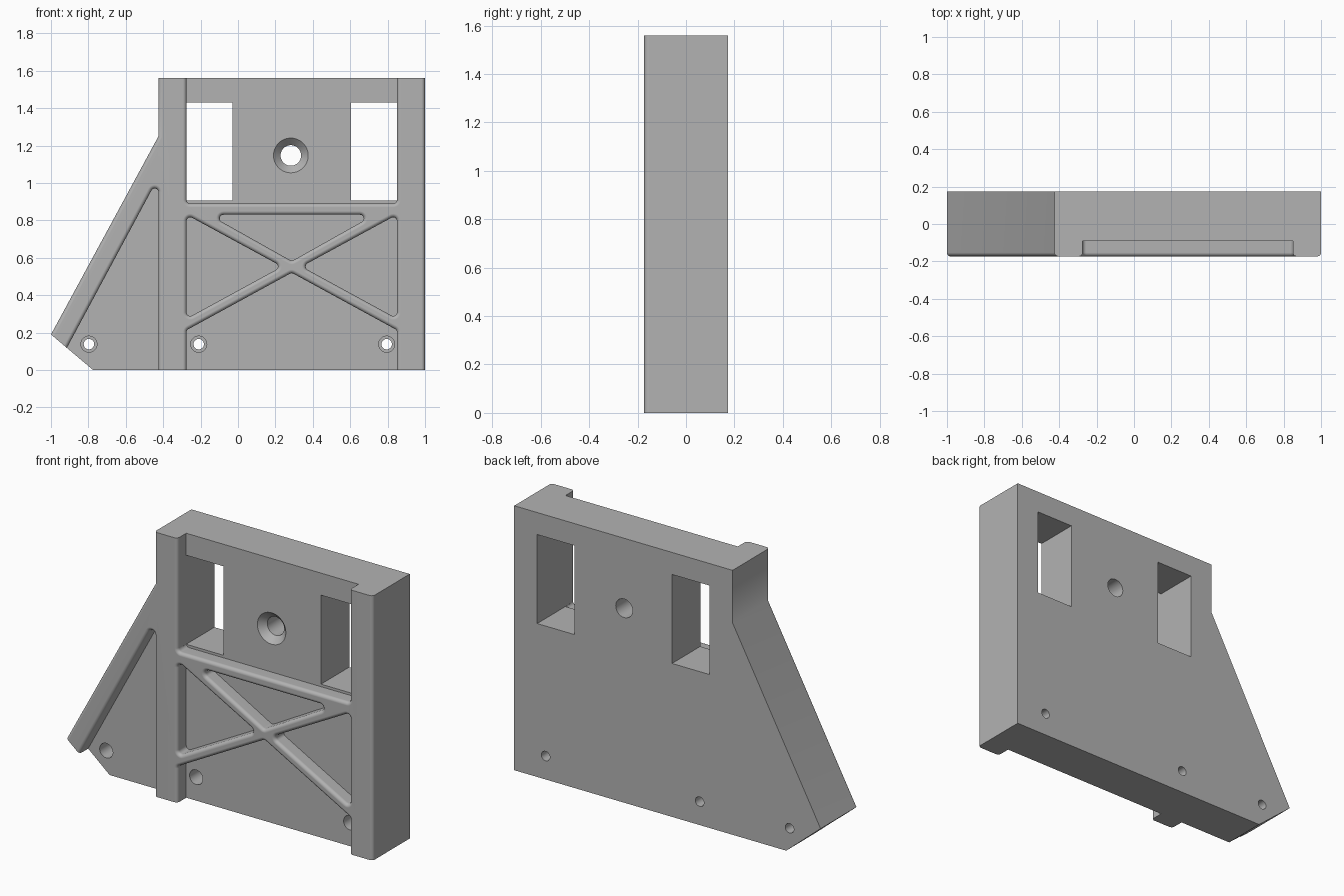
import bpy, bmesh, math
from mathutils import Vector

if "Cube" in bpy.data.objects:
    bpy.data.objects.remove(bpy.data.objects["Cube"], do_unlink=True)

HALF = 0.173      # half of the thickness
FLOOR = -0.09     # pocket floor
FILLET = 0.02
MID = 0.2875      # centre line of the braced panel
LEFT, RIGHT = -0.275, 0.85
STEPS = 5

grey = bpy.data.materials.new("light grey")
grey.use_nodes = True
grey.diffuse_color = (0.45, 0.45, 0.45, 1)
grey.node_tree.nodes["Principled BSDF"].inputs["Base Color"].default_value = grey.diffuse_color


def outline(points, inset, radius):
    """Inset a counter-clockwise x-z polygon, then round each corner outward."""
    pts = [Vector(p) for p in points]
    ring = []
    for i, p in enumerate(pts):
        e0 = (p - pts[i - 1]).normalized()
        e1 = (pts[(i + 1) % len(pts)] - p).normalized()
        n0, n1 = Vector((-e0.y, e0.x)), Vector((-e1.y, e1.x))
        centre = p + (n0 + n1) * inset / (1 + n0.dot(n1))
        if radius <= 0:
            ring.append(centre)
            continue
        start = math.atan2(-n0.y, -n0.x)
        turn = math.acos(max(-1, min(1, n0.dot(n1))))
        for k in range(9):
            a = start + turn * k / 8
            ring.append(centre + radius * Vector((math.cos(a), math.sin(a))))
    return ring


def loft(name, levels):
    """Skin a list of (y, ring) sections into a closed solid."""
    bm = bmesh.new()
    rings = [[bm.verts.new((p.x, y, p.y)) for p in ring] for y, ring in levels]
    for a, b in zip(rings, rings[1:]):
        for i in range(len(a)):
            bm.faces.new((a[i - 1], a[i], b[i], b[i - 1]))
    bm.faces.new(rings[0])
    bm.faces.new(rings[-1])
    bmesh.ops.recalc_face_normals(bm, faces=bm.faces)
    mesh = bpy.data.meshes.new(name)
    bm.to_mesh(mesh)
    bm.free()
    mesh.materials.append(grey)
    obj = bpy.data.objects.new(name, mesh)
    bpy.context.collection.objects.link(obj)
    return obj


def fillet_steps():
    for k in range(STEPS + 1):
        a = math.pi / 2 * k / STEPS
        yield -HALF + FILLET * (1 - math.sin(a)), FILLET * (1 - math.cos(a))


def pocket(name, points):
    """Rounded pocket whose rim rolls over onto the front face."""
    levels = [(FLOOR, outline(points, FILLET, FILLET))]
    levels += [(y, outline(points, FILLET, FILLET + d)) for y, d in fillet_steps()]
    levels.append((-HALF - 0.1, levels[-1][1]))
    return loft(name, levels)


def prism(name, points, y0, y1):
    ring = outline(points, 0, 0)
    return loft(name, [(y0, ring), (y1, ring)])


def bore(name, x, z, sections, sides=40):
    turns = [2 * math.pi * i / sides for i in range(sides)]
    return loft(name, [(y, [Vector((x + r * math.cos(a), z + r * math.sin(a))) for a in turns])
                       for y, r in sections])


def combine(target, tool, operation="DIFFERENCE"):
    tool.hide_render = True
    mod = target.modifiers.new("cut", "BOOLEAN")
    mod.operation, mod.solver, mod.object = operation, "EXACT", tool
    bpy.context.view_layer.objects.active = target
    bpy.ops.object.modifier_apply(modifier=mod.name)
    bpy.data.objects.remove(tool, do_unlink=True)


def flipped(points):
    return [(2 * MID - x, z) for x, z in reversed(points)]


# Body with rounded front edges, overlong so the ends can be trimmed square
body = [(-1.157, -0.1), (1, -0.1), (1, 1.7), (-0.425, 1.7), (-0.425, 1.25)]
levels = [(HALF, outline(body, 0, 0))]
levels += [(y, outline(body, d, 0)) for y, d in fillet_steps()]
bracket = loft("bracket_plate", levels)
trim = [(-1.5, 0.612), (-0.775, 0), (1.5, 0), (1.5, 1.56), (-1.5, 1.56)]
combine(bracket, prism("trim", trim, -0.5, 0.5), "INTERSECT")

# Pockets that leave the posts, the slanted rib and the cross brace standing
side = [(LEFT, 0.275), (0.235, 0.553), (LEFT, 0.83)]
pockets = {
    "wing_pocket": [(-1.086, -0.2), (-0.425, -0.2), (-0.425, 1.03)],
    "upper_recess": [(LEFT, 0.89), (RIGHT, 0.89), (RIGHT, 1.8), (LEFT, 1.8)],
    "left_pocket": side,
    "right_pocket": flipped(side),
    "top_pocket": [(-0.154, 0.83), (MID, 0.582), (2 * MID + 0.154, 0.83)],
    "bottom_pocket": [(LEFT, -0.2), (RIGHT, -0.2), (RIGHT, 0.213), (MID, 0.52), (LEFT, 0.213)],
}
for name, points in pockets.items():
    combine(bracket, pocket(name, points))

# Two rectangular windows through the upper panel
window = [(LEFT, 0.905), (-0.03, 0.905), (-0.03, 1.43), (LEFT, 1.43)]
for points in (window, flipped(window)):
    combine(bracket, prism("window", points, -0.13, 0.3))

# Countersunk centre hole and three counterbored screw holes
combine(bracket, bore("centre_hole", MID - 0.005, 1.147,
                      [(-0.13, 0.133), (FLOOR, 0.093), (FLOOR + 0.038, 0.055), (0.3, 0.055)]))
for x in (-0.797, -0.21, 0.795):
    combine(bracket, bore("screw_hole", x, 0.138,
                          [(-0.12, 0.043), (0.06, 0.043), (0.06, 0.028), (0.3, 0.028)], 32))

# Smooth fillets, crisp corners
bpy.ops.object.select_all(action="DESELECT")
bracket.select_set(True)
bpy.context.view_layer.objects.active = bracket
bpy.ops.object.shade_smooth_by_angle(angle=math.radians(30))
normals = bracket.modifiers.new("flat_faces", "WEIGHTED_NORMAL")
normals.keep_sharp = True
